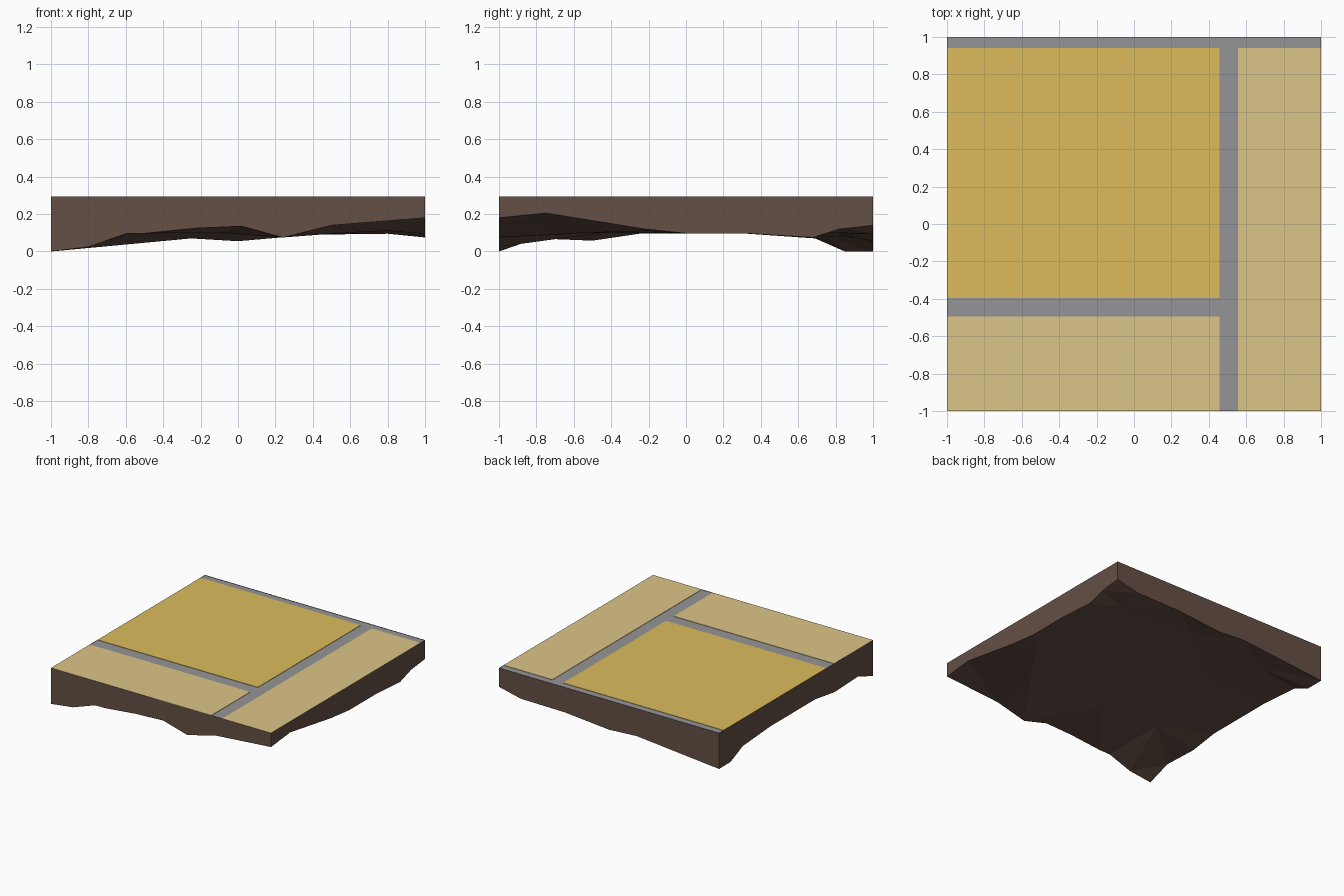
import bpy, bmesh
from mathutils import Vector
from mathutils.geometry import delaunay_2d_cdt

if "Cube" in bpy.data.objects:
    bpy.data.objects.remove(bpy.data.objects["Cube"])

TOP = 0.295
STEP = 0.003


def material(name, rgb):
    m = bpy.data.materials.new(name)
    m.diffuse_color = (*rgb, 1)
    m.use_nodes = True
    m.node_tree.nodes["Principled BSDF"].inputs["Base Color"].default_value = m.diffuse_color
    return m


def finish(name, bm, mat):
    mesh = bpy.data.meshes.new(name)
    bm.to_mesh(mesh)
    bm.free()
    mesh.materials.append(mat)
    ob = bpy.data.objects.new(name, mesh)
    bpy.context.collection.objects.link(ob)
    return ob


brown = material("earth", (0.13, 0.08, 0.06))
gold = material("gold_stone", (0.72, 0.50, 0.11))
sand = material("sand_stone", (0.72, 0.56, 0.25))
grey = material("mortar", (0.30, 0.30, 0.31))

# Ragged lower edge of each wall: (position along the side, height)
front = [(-1, 0), (-.8, .025), (-.6, .095), (-.5, .097), (-.22, .125), (.02, .135), (.24, .075), (.5, .14)]
right = [(-1, .18), (-.75, .205), (-.22, .12), (.02, .095), (.35, .095), (.68, .075), (.82, .12)]
back = [(1, .14), (.8, .095), (.4, .09), (0, .055), (-.25, .07)]
left = [(1, 0), (.85, 0), (.69, .07), (.33, .095), (-.25, .095), (-.5, .058), (-.8, .07)]
rim = ([(x, -1, z) for x, z in front] + [(1, y, z) for y, z in right]
       + [(x, 1, z) for x, z in back] + [(-1, y, z) for y, z in left])

# Nearly flat middle of the underside
middle = [(.57, -.54, .1), (-.09, -.5, .1), (-.6, -.45, .1), (-.75, .1, .097), (-.4, .36, .1),
          (-.6, .75, .08), (.1, .8, .095), (.75, .75, .1), (.8, -.2, .11)]

# Earth block: walls and broken underside, open where the paving sits
bm = bmesh.new()
n = len(rim)
pts = rim + middle
low = [bm.verts.new(p) for p in pts]
high = [bm.verts.new((p[0], p[1], TOP)) for p in rim]
for i in range(n):
    j = (i + 1) % n
    bm.faces.new((low[i], low[j], high[j], high[i]))
tris = delaunay_2d_cdt([Vector(p[:2]) for p in pts],
                       [(i, (i + 1) % n) for i in range(n)], [], 1, 1e-5)
for f in tris[2]:
    src = [tris[3][k][0] for k in f]
    bm.faces.new([low[k] for k in reversed(src)])
finish("earth_block", bm, brown)


# Rectangular paving panel, with a shallow skirt when raised above the mortar
def panel(name, rects, z, mat, skirt=0):
    bm = bmesh.new()
    for x0, x1, y0, y1 in rects:
        ring = [(x0, y0), (x1, y0), (x1, y1), (x0, y1)]
        top = [bm.verts.new((x, y, z)) for x, y in ring]
        bm.faces.new(top)
        if skirt:
            bot = [bm.verts.new((x, y, z - skirt)) for x, y in ring]
            for i in range(4):
                j = (i + 1) % 4
                bm.faces.new((bot[i], bot[j], top[j], top[i]))
    finish(name, bm, mat)


panel("large_tile", [(-1, .457, -.395, .94)], TOP, gold, STEP)
panel("front_tile", [(-1, .457, -1, -.495)], TOP, sand, STEP)
panel("right_tile", [(.557, 1, -1, .94)], TOP, sand, STEP)
panel("mortar_joints", [(-1, 1, .94, 1), (.457, .557, -1, .94), (-1, .457, -.495, -.395)],
      TOP - STEP, grey)
